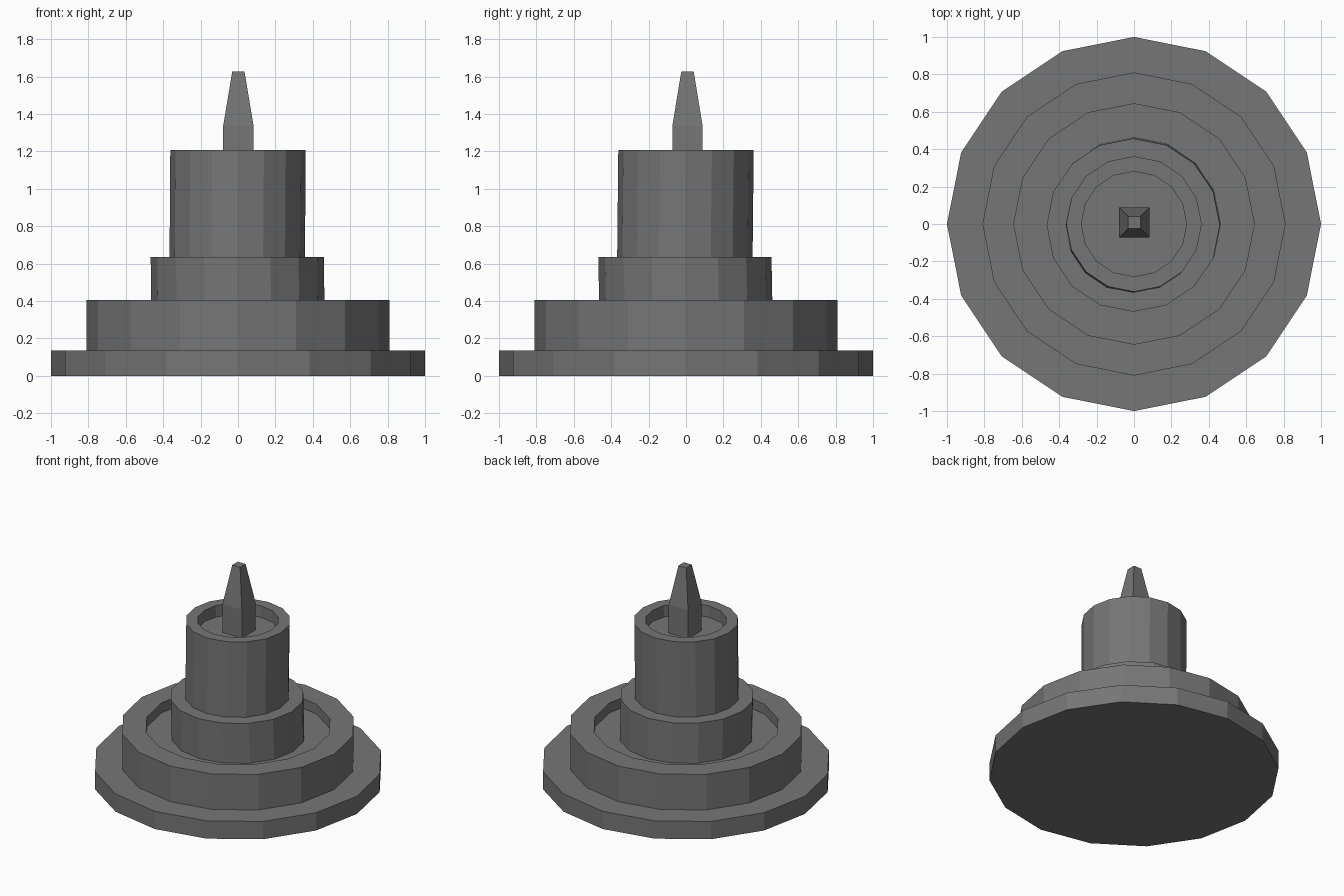
import bpy, bmesh, math

if "Cube" in bpy.data.objects:
    bpy.data.objects.remove(bpy.data.objects["Cube"])

SIDES = 16
LEAN = (-0.004, -0.006)   # slight offset of the step between the two column drums

stone = bpy.data.materials.new("dark_stone")
stone.diffuse_color = (0.18, 0.18, 0.18, 1.0)
stone.use_nodes = True
stone.node_tree.nodes["Principled BSDF"].inputs["Base Color"].default_value = stone.diffuse_color


def finish(bm, name):
    bmesh.ops.recalc_face_normals(bm, faces=bm.faces[:])
    mesh = bpy.data.meshes.new(name)
    bm.to_mesh(mesh)
    bm.free()
    mesh.materials.append(stone)
    obj = bpy.data.objects.new(name, mesh)
    bpy.context.collection.objects.link(obj)
    return obj


def stack_rings(name, rings):
    """Skin a list of closed rings of points and cap both ends."""
    bm = bmesh.new()
    loops = [[bm.verts.new(p) for p in ring] for ring in rings]
    for a, b in zip(loops, loops[1:]):
        n = len(a)
        for i in range(n):
            j = (i + 1) % n
            bm.faces.new((a[i], a[j], b[j], b[i]))
    bm.faces.new(loops[0][::-1])
    bm.faces.new(loops[-1])
    return finish(bm, name)


def ring(r, z, sides=SIDES, centre=(0, 0), turn=0.0):
    return [(centre[0] + r * math.cos(turn + math.tau * i / sides),
             centre[1] + r * math.sin(turn + math.tau * i / sides), z)
            for i in range(sides)]


# Fountain body: step, lower basin, column drums and upper bowl in one profile
stack_rings("fountain_body", [
    ring(1.0, 0.0), ring(1.0, 0.135),
    ring(0.81, 0.135), ring(0.81, 0.405),
    ring(0.643, 0.405), ring(0.643, 0.33),
    ring(0.463, 0.33), ring(0.463, 0.635, centre=LEAN),
    ring(0.362, 0.635, centre=LEAN), ring(0.362, 1.207),
    ring(0.281, 1.207), ring(0.281, 1.12),
])

# Square spout: straight foot with a tapered top
SPOUT = (0.002, 0.008)
stack_rings("spout", [
    ring(half * math.sqrt(2), z, 4, SPOUT, math.pi / 4)
    for half, z in ((0.081, 1.12), (0.081, 1.337), (0.033, 1.627))
])
